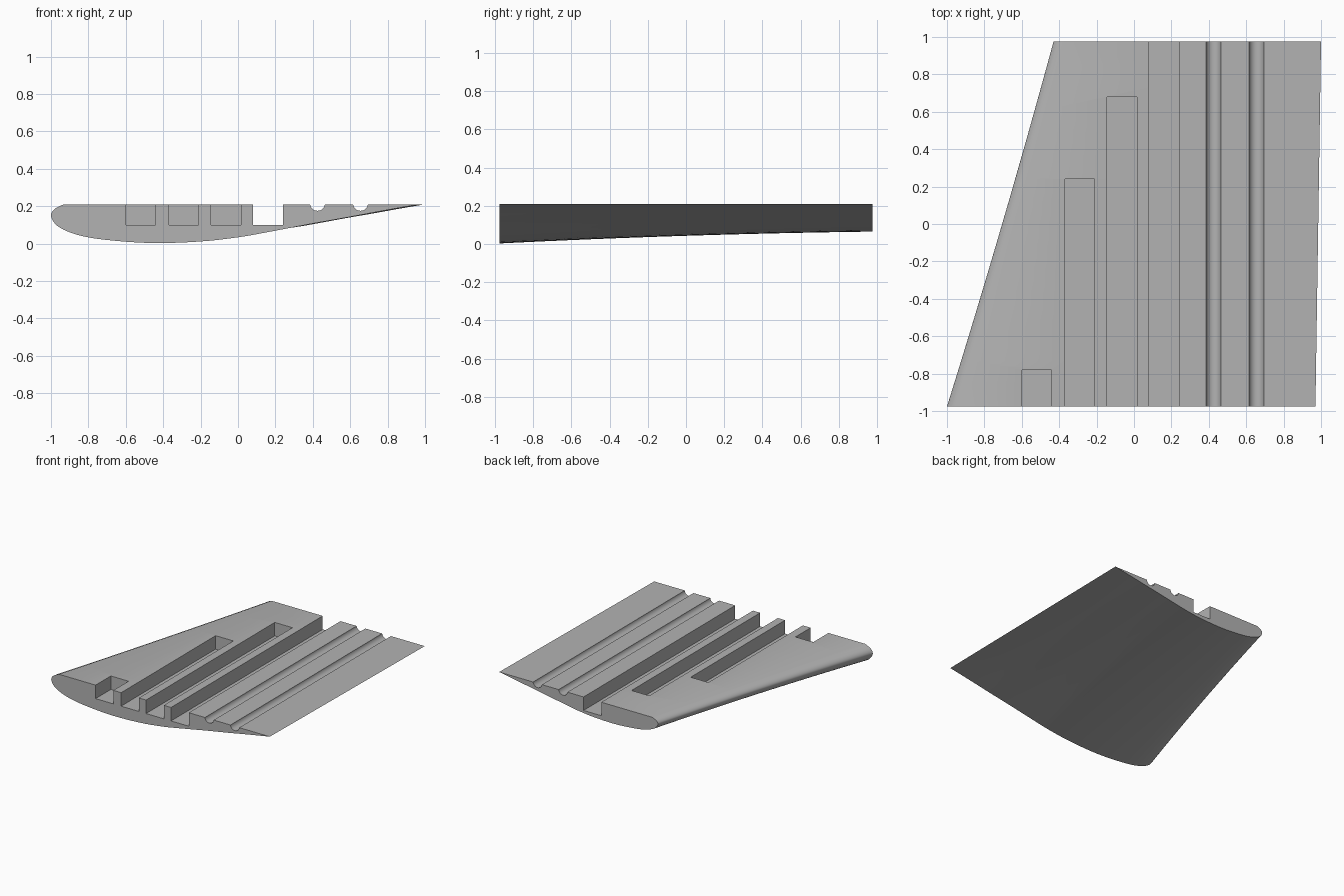
import bpy, bmesh, math
from mathutils import Vector

old = bpy.data.objects.get("Cube")
if old:
    bpy.data.objects.remove(old, do_unlink=True)

TOP, END, SECTIONS, STEPS = 0.21, 0.976, 16, 4

grey = bpy.data.materials.new("light_grey")
grey.use_nodes = True
colour = (0.45, 0.45, 0.45, 1)
grey.diffuse_color = colour
grey.node_tree.nodes["Principled BSDF"].inputs["Base Color"].default_value = colour


def make_object(name, bm):
    bmesh.ops.recalc_face_normals(bm, faces=bm.faces)
    mesh = bpy.data.meshes.new(name)
    bm.to_mesh(mesh)
    bm.free()
    mesh.materials.append(grey)
    ob = bpy.data.objects.new(name, mesh)
    bpy.context.collection.objects.link(ob)
    return ob


def loft(name, rings):
    """Skin matching closed rings and cap both ends."""
    bm = bmesh.new()
    rows = [[bm.verts.new(p) for p in ring] for ring in rings]
    n = len(rows[0])
    for a, b in zip(rows, rows[1:]):
        for i in range(n):
            j = (i + 1) % n
            bm.faces.new((a[i], a[j], b[j], b[i]))
    bm.faces.new(rows[0])
    bm.faces.new(rows[-1])
    return make_object(name, bm)


def smooth_path(points):
    """Catmull-Rom curve through the points."""
    pts = [Vector(p) for p in points]
    pts = [2 * pts[0] - pts[1]] + pts + [2 * pts[-1] - pts[-2]]
    out = []
    for a, b, c, d in zip(pts, pts[1:], pts[2:], pts[3:]):
        for k in range(STEPS):
            t = k / STEPS
            out.append(0.5 * (2 * b + (c - a) * t + (2 * a - 5 * b + 4 * c - d) * t**2
                              + (3 * b - a - 3 * c + d) * t**3))
    return out + [pts[-2]]


def through(start, middle, end, t):
    """Quadratic through three values."""
    return (start * (1 - t) * (1 - 2 * t) + middle * 4 * t * (1 - t)
            + end * t * (2 * t - 1))


# Tapered wing: flat top, curved belly; profile is (chord fraction, depth fraction)
profile = smooth_path([(.035, 0), (.01, .12), (0, .29), (.011, .5), (.035, .66),
                       (.08, .81), (.15, .92), (.27, 1), (.4, .965), (.51, .85),
                       (.61, .68), (.71, .5), (.81, .33), (.9, .17), (1, 0)])
rings = []
for s in range(SECTIONS + 1):
    t = s / SECTIONS
    lead = through(-1, -0.705, -0.43, t)
    trail = 0.97 + 0.03 * t
    depth = through(0.207, 0.167, 0.145, t)
    y = -END + 2 * END * t
    rings.append([(lead + p.x * (trail - lead), y, TOP - p.y * depth) for p in profile])
wing = loft("wing", rings)


def cut(name, outline, y_end):
    """Remove an outline in x and z, running from the front to y_end."""
    cutter = loft(name, [[(x, y, z) for x, z in outline] for y in (-1.1, y_end)])
    mod = wing.modifiers.new(name, "BOOLEAN")
    mod.operation = "DIFFERENCE"
    mod.solver = "EXACT"
    mod.object = cutter
    return cutter


# Square spar channels and round rod grooves
cutters = []
for x, y_end in [(-0.52, -0.78), (-0.29, 0.24), (-0.065, 0.68), (0.16, 1.1)]:
    box = [(x - .08, .1), (x + .08, .1), (x + .08, .3), (x - .08, .3)]
    cutters.append(cut("spar_channel_cutter", box, y_end))
for x in (0.425, 0.655):
    circle = [(x + .04 * math.cos(a), TOP + .005 + .04 * math.sin(a))
              for a in (math.tau * i / 32 for i in range(32))]
    cutters.append(cut("rod_groove_cutter", circle, 1.1))

# Bake the cuts, then remove the cutters
bpy.context.view_layer.update()
graph = bpy.context.evaluated_depsgraph_get()
baked = bpy.data.meshes.new_from_object(wing.evaluated_get(graph))
wing.modifiers.clear()
wing.data = baked
for cutter in cutters:
    bpy.data.objects.remove(cutter, do_unlink=True)

bpy.ops.object.select_all(action="DESELECT")
wing.select_set(True)
bpy.context.view_layer.objects.active = wing
bpy.ops.object.shade_smooth_by_angle(angle=math.radians(30))
